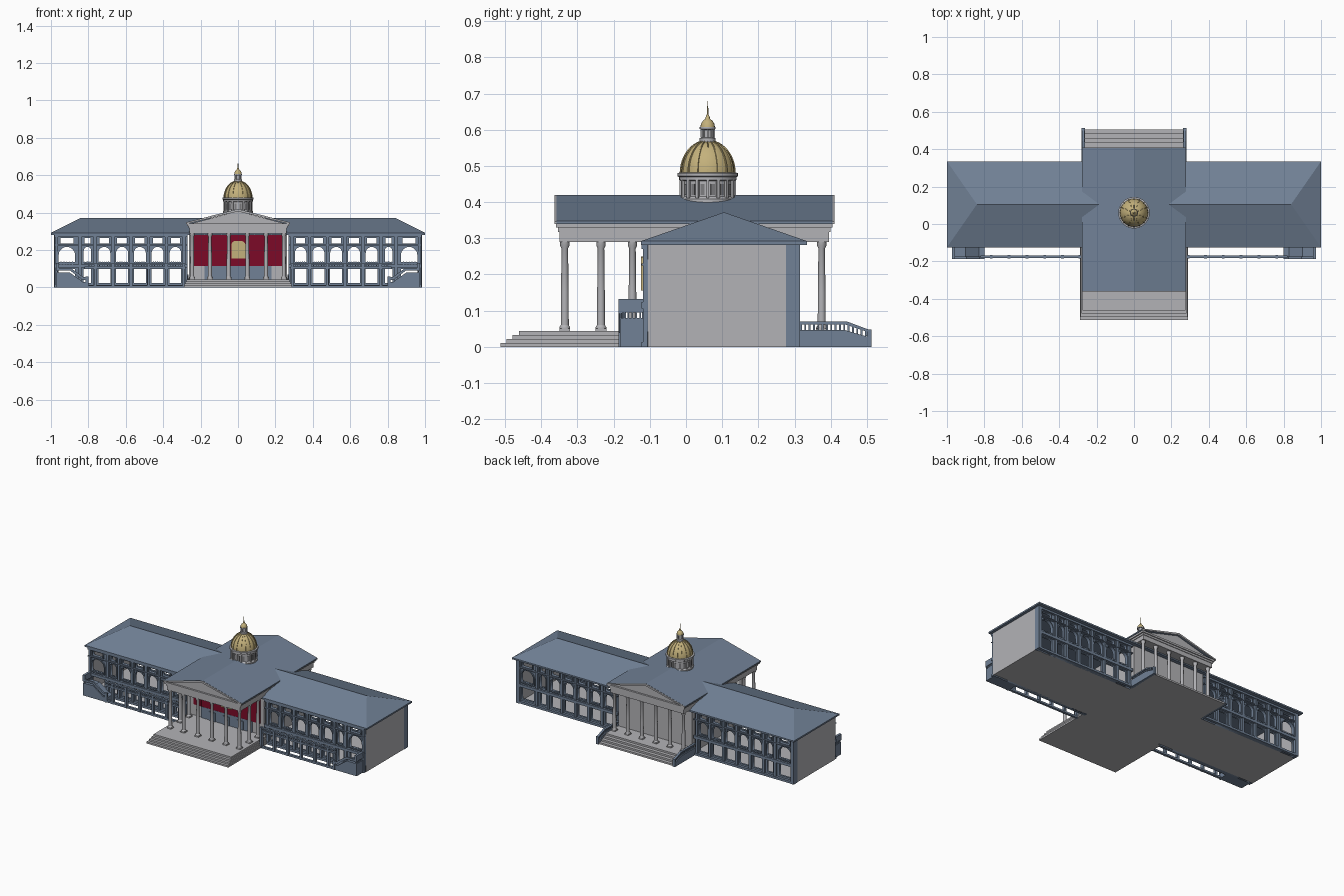
import bpy, bmesh
from math import sin, cos, pi
from mathutils import Matrix, Vector

cube = bpy.data.objects.get("Cube")
if cube:
    bpy.data.objects.remove(cube, do_unlink=True)


def material(name, rgb):
    m = bpy.data.materials.new(name)
    m.use_nodes = True
    m.diffuse_color = (*rgb, 1)
    m.node_tree.nodes["Principled BSDF"].inputs["Base Color"].default_value = (*rgb, 1)
    return m


BLUE = material("slate_blue", (0.165, 0.22, 0.305))
GREY = material("pale_stone", (0.45, 0.45, 0.47))
SHADE = material("niche_grey", (0.2, 0.2, 0.21))
RED = material("curtain_red", (0.2, 0.003, 0.02))
GOLD = material("dull_gold", (0.55, 0.44, 0.2))


def add(name, bm, mat, smooth=False):
    bmesh.ops.recalc_face_normals(bm, faces=bm.faces)
    me = bpy.data.meshes.new(name)
    bm.to_mesh(me)
    bm.free()
    me.materials.append(mat)
    ob = bpy.data.objects.new(name, me)
    bpy.context.scene.collection.objects.link(ob)
    if smooth:
        bpy.ops.object.select_all(action="DESELECT")
        ob.select_set(True)
        bpy.context.view_layer.objects.active = ob
        bpy.ops.object.shade_smooth_by_angle()
    return ob


def boxes(name, items, mat):
    """Each item is (x0, x1, y0, y1, z0, z1)."""
    bm = bmesh.new()
    for x0, x1, y0, y1, z0, z1 in items:
        size = Matrix.Diagonal((abs(x1 - x0), abs(y1 - y0), abs(z1 - z0), 1))
        mid = Matrix.Translation(((x0 + x1) / 2, (y0 + y1) / 2, (z0 + z1) / 2))
        bmesh.ops.create_cube(bm, size=1, matrix=mid @ size)
    return add(name, bm, mat)


def prism(name, outline, a, b, mat, axis="y"):
    """Extrude an outline from a to b, along y (x,z points) or x (y,z points)."""
    bm = bmesh.new()
    put = (lambda p, t: (p[0], t, p[1])) if axis == "y" else (lambda p, t: (t, p[0], p[1]))
    vs = [bm.verts.new(put(p, a)) for p in outline]
    face = bm.faces.new(vs)
    move = Vector(put((0, 0), b - a))
    new = bmesh.ops.extrude_face_region(bm, geom=[face], use_keep_orig=True)["geom"]
    bmesh.ops.translate(bm, vec=move, verts=[v for v in new if isinstance(v, bmesh.types.BMVert)])
    return add(name, bm, mat)


def lathe(name, profile, places, mat, seg=16):
    """Revolve (radius, z) points around every (x, y) place."""
    bm = bmesh.new()
    for cx, cy in places:
        rings = [[bm.verts.new((cx + r * cos(2 * pi * i / seg), cy + r * sin(2 * pi * i / seg), z))
                  for i in range(seg)] for r, z in profile]
        for lo, hi in zip(rings, rings[1:]):
            for i in range(seg):
                j = (i + 1) % seg
                bm.faces.new((lo[i], lo[j], hi[j], hi[i]))
        bm.faces.new(rings[0])
        bm.faces.new(rings[-1])
    return add(name, bm, mat, True)


def plate(name, loops, y0, y1, mat):
    """Upright sheet: nested loops of (x, z) points become solid and holes."""
    cu = bpy.data.curves.new(name, "CURVE")
    cu.dimensions, cu.fill_mode, cu.extrude = "2D", "BOTH", abs(y1 - y0) / 2
    for loop in loops:
        sp = cu.splines.new("POLY")
        sp.points.add(len(loop) - 1)
        for p, (x, z) in zip(sp.points, loop):
            p.co = (x, z, 0, 1)
        sp.use_cyclic_u = True
    tmp = bpy.data.objects.new(name + "_outline", cu)
    bpy.context.scene.collection.objects.link(tmp)
    bpy.context.view_layer.update()
    deps = bpy.context.evaluated_depsgraph_get()
    bm = bmesh.new()
    me = tmp.evaluated_get(deps).to_mesh()
    bm.from_mesh(me)
    bpy.data.objects.remove(tmp, do_unlink=True)
    bmesh.ops.remove_doubles(bm, verts=bm.verts, dist=1e-5)
    bm.transform(Matrix.Translation((0, (y0 + y1) / 2, 0)) @ Matrix.Rotation(pi / 2, 4, "X"))
    return add(name, bm, mat)


def rect(x, w, z0, z1):
    return [(x - w, z0), (x + w, z0), (x + w, z1), (x - w, z1)]


def arch(x, w, z0, top, n=10):
    spring = top - w
    return [(x - w, z0), (x + w, z0)] + [
        (x + w * cos(pi * i / n), spring + w * sin(pi * i / n)) for i in range(n + 1)]


# Wings: arcaded front and back walls, end walls, terraces
BAYS = [(0.335, 0.03), (0.43, 0.032), (0.525, 0.032), (0.62, 0.032), (0.715, 0.032),
        (0.805, 0.02), (0.915, 0.044)]
PIERS = [0.29, 0.382, 0.478, 0.572, 0.668, 0.764, 0.845, 0.97]
for s, side in ((1, "left"), (-1, "right")):
    for face, inner, outer, rim in (("front", -0.095, -0.107, -0.115), ("back", 0.283, 0.296, 0.304)):
        holes, frames = [], []
        for bx, w in BAYS:
            x = s * bx
            low = rect(x, w, 0.025, 0.1)
            mid = arch(x, w, 0.137, 0.217)
            top = rect(x, w * 0.8, 0.236, 0.264)
            holes += [low, mid, top]
            frames += [arch(x, w + 0.006, 0.131, 0.223), mid,
                       rect(x, w * 0.8 + 0.004, 0.232, 0.268), top]
        wall = rect(s * 0.625, 0.355, 0, 0.285)
        plate(f"{side}_{face}_arcade", [wall] + holes, inner, outer, BLUE)
        plate(f"{side}_{face}_window_frames", frames, outer, rim, BLUE)
        d = 1 if face == "back" else -1
        trim = [(s * (p - 0.008), s * (p + 0.008), inner, rim + d * 0.004, 0, 0.28) for p in PIERS]
        trim += [(s * 0.27, s * 0.98, outer, rim + d * 0.008, z, z + h)
                 for z, h in ((0, 0.014), (0.106, 0.018), (0.225, 0.006), (0.27, 0.015))]
        # balusters below each arch
        for bx, w in BAYS:
            trim += [(s * (bx + w * t - 0.002), s * (bx + w * t + 0.002), outer, rim, 0.122, 0.14)
                     for t in (-0.7, -0.35, 0, 0.35, 0.7)]
        boxes(f"{side}_{face}_piers_and_bands", trim, BLUE)
    boxes(f"{side}_end_wall", [(s * 0.965, s * 0.982, -0.105, 0.277, 0, 0.285)], GREY)
    boxes(f"{side}_back_corner", [(s * 0.962, s * 0.984, 0.277, 0.315, 0, 0.285)], BLUE)

    # Free-standing terrace railing
    rail = [(s * 0.28, s * 0.82, -0.183, -0.168, z, z + h) for z, h in ((0, 0.012), (0.1, 0.012), (0.122, 0.008))]
    rail += [(s * (p - 0.007), s * (p + 0.007), -0.185, -0.166, 0, 0.132) for p in PIERS[:6]]
    rail += [(s * (0.29 + i * 0.014), s * (0.294 + i * 0.014), -0.178, -0.174, 0.11, 0.124) for i in range(37)]
    boxes(f"{side}_terrace_railing", rail, BLUE)

    # Stair block with raking parapet
    stair = [(0.8, 0), (0.97, 0), (0.97, 0.08), (0.9, 0.08), (0.83, 0.03), (0.8, 0.03)]
    prism(f"{side}_stair_block", [(s * x, z) for x, z in stair], -0.183, -0.115, BLUE)
    cap = [(0.8, 0.04), (0.83, 0.04), (0.9, 0.092), (0.972, 0.092), (0.972, 0.105), (0.895, 0.105),
           (0.825, 0.055), (0.8, 0.055)]
    prism(f"{side}_stair_parapet", [(s * x, z) for x, z in cap], -0.186, -0.175, BLUE)
    posts = [(s * 0.957, s * 0.972, -0.186, -0.112, 0.095, 0.132), (s * 0.8, s * 0.815, -0.187, -0.174, 0, 0.06)]
    posts += [(s * 0.962, s * 0.968, y / 1000, y / 1000 + 0.005, 0.078, 0.097) for y in range(-184, -115, 11)]
    boxes(f"{side}_stair_posts", posts, BLUE)

# Wing hip roof
bm = bmesh.new()
base = [bm.verts.new((x, y, 0.292)) for x, y in ((-1, -0.125), (1, -0.125), (1, 0.335), (-1, 0.335))]
low = [bm.verts.new((v.co.x, v.co.y, 0.282)) for v in base]
r0, r1 = (bm.verts.new((x, 0.105, 0.372)) for x in (-0.84, 0.84))
for f in ((base[0], base[1], r1, r0), (base[1], base[2], r1), (base[2], base[3], r0, r1), (base[3], base[0], r0), low):
    bm.faces.new(f)
for i in range(4):
    bm.faces.new((low[i], low[(i + 1) % 4], base[(i + 1) % 4], base[i]))
add("wing_roof", bm, BLUE)

# Ground slab and central block
boxes("floor_slab", [(-0.98, 0.98, -0.107, 0.3, 0, 0.008)], GREY)
boxes("central_block", [(-0.262, 0.262, -0.11, 0.312, 0, 0.3)], GREY)
boxes("front_steps", [(-0.29 + i * 0.005, 0.29 - i * 0.005, -0.513 + i * 0.017, -0.1, 0, 0.011 * (i + 1))
                      for i in range(4)], GREY)

# Rear porch, steps and sloped side balustrades
boxes("rear_steps", [(-0.265, 0.265, 0.3, 0.505 - i * 0.022, 0, 0.011 * (i + 1)) for i in range(4)], GREY)
for s, side in ((1, "left"), (-1, "right")):
    prism(f"{side}_rear_cheek", [(0.3, 0), (0.512, 0), (0.512, 0.025), (0.44, 0.046), (0.3, 0.046)],
          s * 0.262, s * 0.28, BLUE, "x")
    prism(f"{side}_rear_handrail", [(0.3, 0.062), (0.44, 0.062), (0.505, 0.04), (0.512, 0.045), (0.445, 0.07),
                                    (0.3, 0.07)], s * 0.264, s * 0.278, BLUE, "x")
    bars = [(s * 0.268, s * 0.274, y / 1000, y / 1000 + 0.005, 0.03, 0.064 - max(0, y - 440) / 3000)
            for y in range(315, 500, 12)]
    boxes(f"{side}_rear_balusters", bars + [(s * 0.262, s * 0.28, 0.5, 0.513, 0, 0.048)], BLUE)

# Entrance wall: red curtains, centre panel and doors
boxes("red_curtains", [(-0.235, 0.235, -0.116, -0.109, 0.115, 0.29)], RED)
boxes("curtain_folds", [(x / 100 - 0.002, x / 100 + 0.002, -0.119, -0.115, 0.115, 0.29) for x in (-18, -9, 9, 18)], RED)
panel = [(0.002 + x, z) for x, z in [(-0.038, 0.155), (0.038, 0.155)] +
         [(0.024 * cos(a * pi / 10) + (0.014 if a <= 5 else -0.014), 0.225 + 0.024 * sin(a * pi / 10)) for a in range(11)]]
prism("centre_panel", panel, -0.124, -0.117, GOLD)
boxes("entrance_screen", [(-0.18, 0.18, -0.117, -0.109, 0.044, 0.115)], BLUE)
boxes("entrance_doors", [(x - 0.022, x + 0.022, -0.122, -0.116, 0.044, 0.1) for x in (-0.145, -0.1, 0, 0.1, 0.145)
                         if abs(x) != 0.145], BLUE)

# Columns and entablature
XS = [-0.245, -0.15, -0.05, 0.05, 0.15, 0.245]
spots = [(x, y) for x in XS for y in (-0.335, 0.375)] + [(x, y) for x in (XS[0], XS[-1]) for y in (-0.235, -0.148)]
lathe("columns", [(0.015, 0.044), (0.015, 0.054), (0.011, 0.06), (0.0105, 0.15), (0.009, 0.272), (0.013, 0.28),
                  (0.013, 0.295)], spots, GREY)
boxes("column_plinths", [(x - 0.015, x + 0.015, y - 0.015, y + 0.015, 0.04, 0.05) for x, y in spots], GREY)
boxes("entablature", [(-0.26, 0.26, -0.35, 0.395, 0.29, 0.318), (-0.264, 0.264, -0.354, 0.399, 0.318, 0.33),
                      (-0.272, 0.272, -0.36, 0.405, 0.33, 0.342)], GREY)

# Pediments and gable roof
prism("pediments", [(-0.25, 0.342), (0.25, 0.342), (0, 0.408)], -0.348, 0.393, GREY)
gable = [(-0.278, 0.34), (0, 0.408), (0.278, 0.34), (0.278, 0.348), (0, 0.42), (-0.278, 0.348)]
prism("central_roof", gable, -0.358, 0.405, BLUE)
for y0, y1, end in ((-0.363, -0.357, "front"), (0.404, 0.41, "back")):
    prism(f"{end}_raking_cornice", [(x, z - 0.001) for x, z in gable], y0, y1, GREY)

# Drum, dome and lantern
C = [(0, 0.06)]
lathe("drum", [(0.08, 0.38), (0.08, 0.408), (0.074, 0.412), (0.071, 0.416), (0.071, 0.458), (0.079, 0.461),
               (0.079, 0.469), (0.084, 0.472), (0.084, 0.48), (0.076, 0.482)], C, GREY, 32)
for name, n, r, w, d, z0, z1, mat, off in (("drum_pilasters", 16, 0.073, 0.008, 0.01, 0.412, 0.462, GREY, 0),
                                           ("drum_windows", 16, 0.071, 0.011, 0.004, 0.42, 0.45, SHADE, 0.5),
                                           ("lantern_posts", 8, 0.017, 0.005, 0.005, 0.578, 0.602, GREY, 0)):
    bm = bmesh.new()
    for i in range(n):
        turn = Matrix.Rotation(2 * pi * (i + off) / n, 4, "Z")
        bmesh.ops.create_cube(bm, size=1, matrix=Matrix.Translation((0, 0.06, (z0 + z1) / 2)) @ turn @
                              Matrix.Translation((r, 0, 0)) @ Matrix.Diagonal((d, w, z1 - z0, 1)))
    add(name, bm, mat)
lathe("dome", [(0.075 * cos(a * pi / 24), 0.48 + 0.09 * sin(a * pi / 24)) for a in range(12)], C, GOLD, 32)

# Dome ribs as swept strips
bm = bmesh.new()
for i in range(16):
    turn = Matrix.Translation((0, 0.06, 0)) @ Matrix.Rotation(2 * pi * i / 16, 4, "Z")
    rows = []
    for a in range(12):
        c, h = cos(a * pi / 24), sin(a * pi / 24)
        rows.append([bm.verts.new(turn @ Vector((k * c, w * (0.3 + 0.7 * c), 0.48 + (k + 0.015) * h)))
                     for k, w in ((0.073, -0.003), (0.0775, -0.002), (0.0775, 0.002), (0.073, 0.003))])
    for p, q in zip(rows, rows[1:]):
        for j in range(3):
            bm.faces.new((p[j], p[j + 1], q[j + 1], q[j]))
add("dome_ribs", bm, GOLD)
lathe("lantern", [(0.022, 0.562), (0.022, 0.577), (0.015, 0.579), (0.015, 0.6), (0.022, 0.602), (0.022, 0.607)], C, GREY)
lathe("lantern_cap", [(0.02, 0.606), (0.019, 0.615), (0.014, 0.624), (0.007, 0.63), (0.005, 0.637), (0.002, 0.643),
                      (0.0015, 0.66), (0.0007, 0.68)], C, GOLD)
